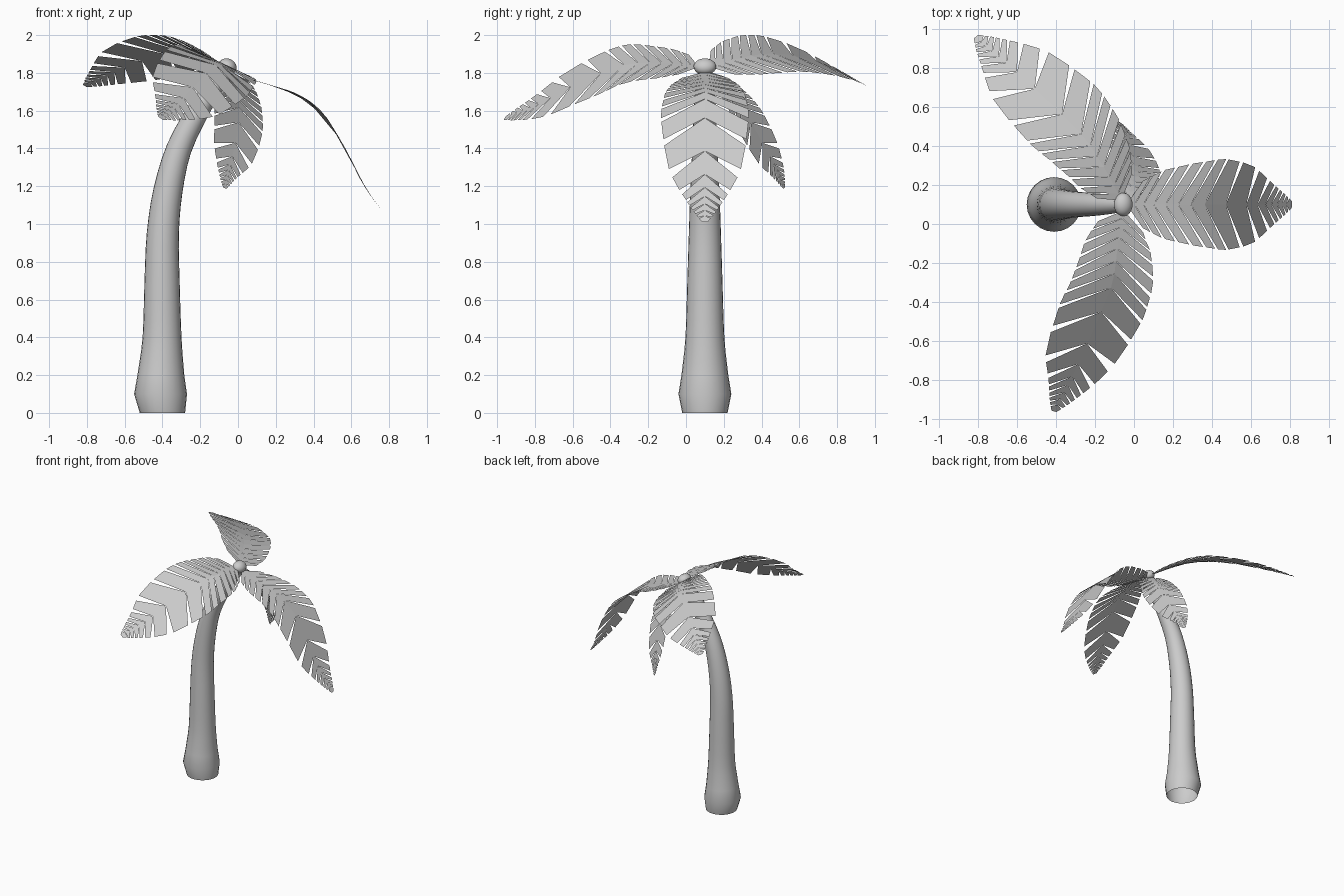
import bpy, bmesh
from math import cos, sin, pi
from mathutils import Vector

cube = bpy.data.objects.get("Cube")
if cube:
    bpy.data.objects.remove(cube)

grey = bpy.data.materials.new("plain grey")
grey.use_nodes = True
grey.diffuse_color = (0.6, 0.6, 0.6, 1)
grey.node_tree.nodes["Principled BSDF"].inputs["Base Color"].default_value = (0.6, 0.6, 0.6, 1)


def finish(name, bm):
    mesh = bpy.data.meshes.new(name)
    bm.to_mesh(mesh)
    bm.free()
    obj = bpy.data.objects.new(name, mesh)
    bpy.context.collection.objects.link(obj)
    mesh.materials.append(grey)
    return obj


def smooth(obj, angle):
    bpy.ops.object.select_all(action="DESELECT")
    obj.select_set(True)
    bpy.context.view_layer.objects.active = obj
    bpy.ops.object.shade_smooth_by_angle(angle=angle)


def spline(points, steps=12):
    """Catmull-Rom curve through the points."""
    p = [Vector(q) for q in points]
    p = [2 * p[0] - p[1]] + p + [2 * p[-1] - p[-2]]
    out = []
    for a, b, c, d in zip(p, p[1:], p[2:], p[3:]):
        for k in range(steps):
            t = k / steps
            out.append(0.5 * (2 * b + (c - a) * t + (2 * a - 5 * b + 4 * c - d) * t**2
                              + (3 * b - a - 3 * c + d) * t**3))
    return out + [p[-2]]


def lerp_table(table, u):
    for (u0, v0), (u1, v1) in zip(table, table[1:]):
        if u <= u1:
            return v0 + (v1 - v0) * max(0, u - u0) / (u1 - u0)
    return table[-1][1]


# Trunk: (x, z, radius) rings swept along a leaning curve, open at the bottom
FOOT = [Vector((-0.4, 0, 0.12)), Vector((-0.41, 0.1, 0.14))]
RINGS = FOOT + spline([(-0.408, 0.2, 0.124), (-0.402, 0.4, 0.103), (-0.402, 0.7, 0.093),
                       (-0.398, 0.95, 0.085), (-0.37, 1.18, 0.077), (-0.312, 1.4, 0.067),
                       (-0.21, 1.6, 0.059), (-0.13, 1.72, 0.05), (-0.06, 1.81, 0.038)], 3)
SIDES = 24
bm = bmesh.new()
loops = []
for i, (x, z, r) in enumerate(RINGS):
    lo, hi = RINGS[max(i - 1, 0)], RINGS[min(i + 1, len(RINGS) - 1)]
    tan = Vector((hi[0] - lo[0], 0, hi[1] - lo[1])).normalized() if i > 1 else Vector((0, 0, 1))
    across = Vector((tan.z, 0, -tan.x))
    loops.append([bm.verts.new(Vector((x, 0.1, z)) + across * r * cos(a) + Vector((0, r * sin(a), 0)))
                  for a in (2 * pi * k / SIDES for k in range(SIDES))])
for a, b in zip(loops, loops[1:]):
    for k in range(SIDES):
        n = (k + 1) % SIDES
        bm.faces.new((a[k], a[n], b[n], b[k]))
bm.faces.new(loops[-1])
smooth(finish("trunk", bm), 0.6)

# Rounded crown bud on top of the trunk
bm = bmesh.new()
bmesh.ops.create_uvsphere(bm, u_segments=20, v_segments=12, radius=1)
bud = finish("crown_bud", bm)
bud.scale = (0.05, 0.06, 0.042)
bud.rotation_euler = (0, 0.5, 0)
bud.location = (-0.055, 0.1, 1.833)
smooth(bud, 0.8)

# Fronds: pairs of slanted leaflets meeting on a curved midrib.
# Half width and forward slant of the leaflets along the midrib, then their roots.
WIDTH = [(0, 0.05), (0.08, 0.12), (0.17, 0.175), (0.3, 0.21), (0.46, 0.235), (0.62, 0.215),
         (0.73, 0.19), (0.79, 0.16), (0.87, 0.107), (0.95, 0.055), (1, 0.015)]
SLANT = [(0, 0.07), (0.2, 0.125), (0.4, 0.145), (0.64, 0.125), (0.75, 0.1), (0.86, 0.06), (1, 0)]
NODES = [0.01, 0.045, 0.085, 0.13, 0.18, 0.235, 0.29, 0.355, 0.475, 0.64, 0.75, 0.815, 0.86,
         0.9, 0.935, 0.965, 1]


def frond(name, points, side, scale=1.0):
    path = spline(points)
    dist = [0]
    for a, b in zip(path, path[1:]):
        dist.append(dist[-1] + (b - a).length)
    side = Vector(side)

    def at(u, offset):
        s = u * dist[-1]
        i = next(k for k in range(1, len(dist)) if dist[k] >= s - 1e-6)
        a, b = path[i - 1], path[i]
        tan = (b - a).normalized()
        out = (side - tan * side.dot(tan)).normalized()
        return a.lerp(b, (s - dist[i - 1]) / (dist[i] - dist[i - 1])) + out * offset

    bm = bmesh.new()
    for u0, u1 in zip(NODES, NODES[1:]):
        o0, o1 = (u + lerp_table(SLANT, u) for u in (u0, u1))
        if u1 < 1:
            o1 -= (0.35 if u0 > 0.8 else 0.26) * (o1 - o0)
        for sign in (1, -1):
            w0, w1 = (sign * scale * lerp_table(WIDTH, o) for o in (o0, o1))
            corners = [at(u0, 0), at(u1, 0), at(o1, w1), at(o0, w0)]
            bm.faces.new([bm.verts.new(c) for c in corners[::sign]])
    bmesh.ops.remove_doubles(bm, verts=bm.verts, dist=0.0002)
    finish(name, bm)


frond("left_frond",
      [(-0.05, 0.1, 1.81), (0.095, 0.1, 1.757), (0.3, 0.1, 1.695), (0.43, 0.1, 1.61),
       (0.51, 0.1, 1.5), (0.59, 0.1, 1.36), (0.64, 0.1, 1.25), (0.705, 0.1, 1.146),
       (0.81, 0.1, 1.01)], (0, 1, 0))
frond("front_frond",
      [(-0.05, 0.08, 1.83), (-0.08, -0.08, 1.85), (-0.105, -0.28, 1.85), (-0.155, -0.42, 1.81),
       (-0.235, -0.6, 1.73), (-0.31, -0.77, 1.64), (-0.41, -0.96, 1.56)], (-0.9, 0, 0.42), 1.07)
frond("back_right_frond",
      [(-0.06, 0.11, 1.83), (-0.13, 0.25, 1.87), (-0.23, 0.41, 1.9), (-0.34, 0.535, 1.9),
       (-0.5, 0.685, 1.865), (-0.64, 0.815, 1.81), (-0.81, 0.96, 1.73)], (-0.56, -0.7, 0.41), 1.05)
frond("small_back_frond",
      [(-0.04, 0.12, 1.81), (-0.01, 0.2, 1.74), (0.005, 0.29, 1.63), (0, 0.36, 1.51),
       (-0.02, 0.42, 1.4), (-0.05, 0.48, 1.29), (-0.07, 0.52, 1.19)], (-0.82, 0.57, 0), 0.65)
